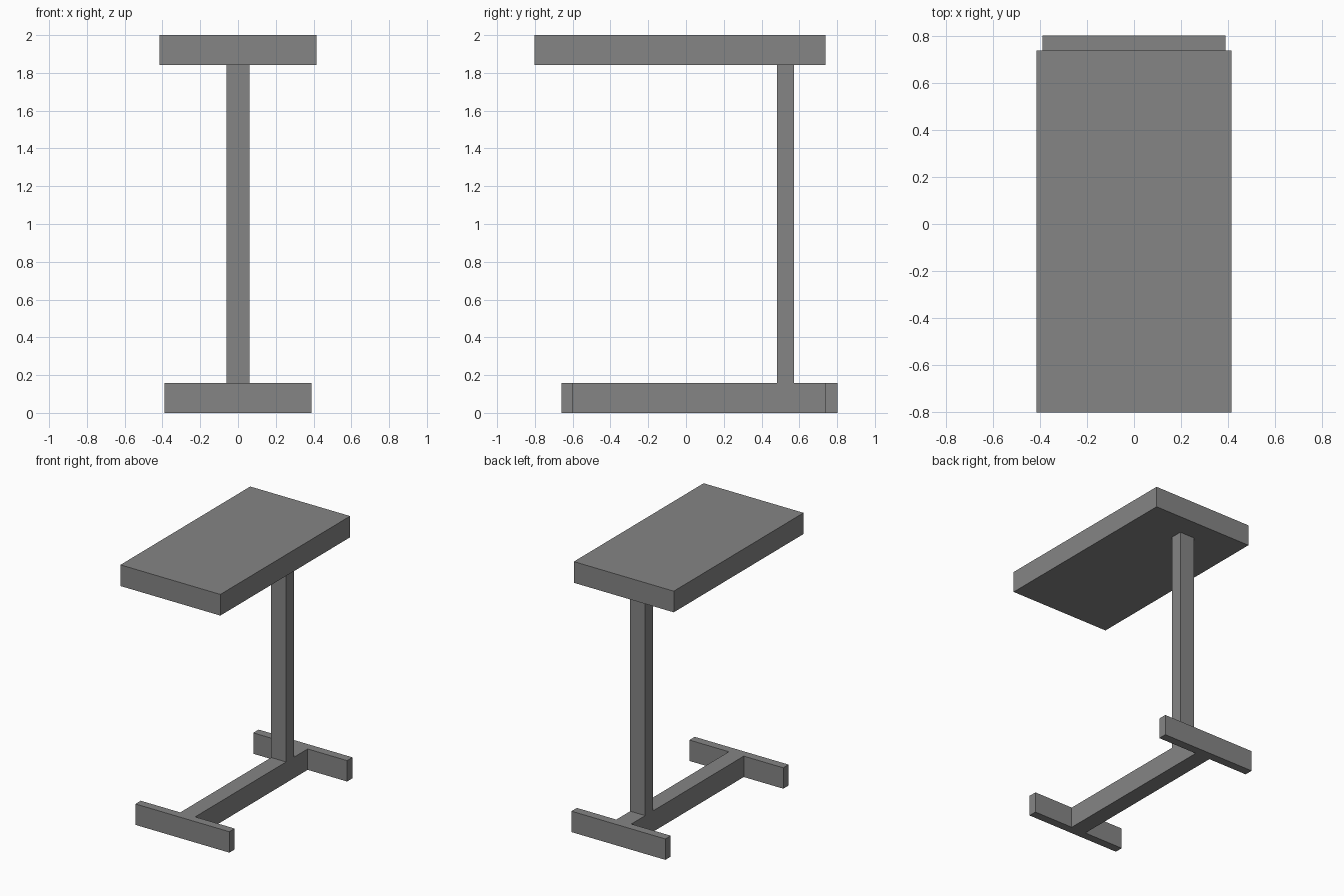
import bpy
import bmesh
from mathutils import Vector

# Remove the default cube
default = bpy.data.objects.get("Cube")
if default:
    bpy.data.objects.remove(default, do_unlink=True)

# Single grey finish
grey = bpy.data.materials.new("grey")
grey.use_nodes = True
colour = (0.235, 0.235, 0.235, 1)
grey.diffuse_color = colour
grey.node_tree.nodes["Principled BSDF"].inputs["Base Color"].default_value = colour


def box(name, low, high):
    """Axis-aligned box between two corners."""
    low, high = Vector(low), Vector(high)
    bm = bmesh.new()
    bmesh.ops.create_cube(bm, size=1)
    bmesh.ops.scale(bm, vec=high - low, verts=bm.verts)
    mesh = bpy.data.meshes.new(name)
    bm.to_mesh(mesh)
    bm.free()
    mesh.materials.append(grey)
    obj = bpy.data.objects.new(name, mesh)
    obj.location = (low + high) / 2
    bpy.context.collection.objects.link(obj)
    return obj


BASE_TOP, TOP_BOTTOM = 0.157, 1.841
POST_HALF, FOOT_HALF, TOP_HALF = 0.062, 0.39, 0.415
FRONT_FOOT, BACK_FOOT = (-0.66, -0.597), (0.738, 0.802)

# Table top, overhanging the front
box("table_top", (-TOP_HALF, -0.802, TOP_BOTTOM), (TOP_HALF, 0.738, 2))

# Upright post near the back
box("post", (-POST_HALF, 0.482, BASE_TOP), (POST_HALF, 0.573, TOP_BOTTOM))

# Base: two cross feet joined by a rail
for name, (y0, y1) in (("front_foot", FRONT_FOOT), ("back_foot", BACK_FOOT)):
    box(name, (-FOOT_HALF, y0, 0), (FOOT_HALF, y1, BASE_TOP))
box("base_rail", (-POST_HALF, FRONT_FOOT[1], 0), (POST_HALF, BACK_FOOT[0], BASE_TOP))
